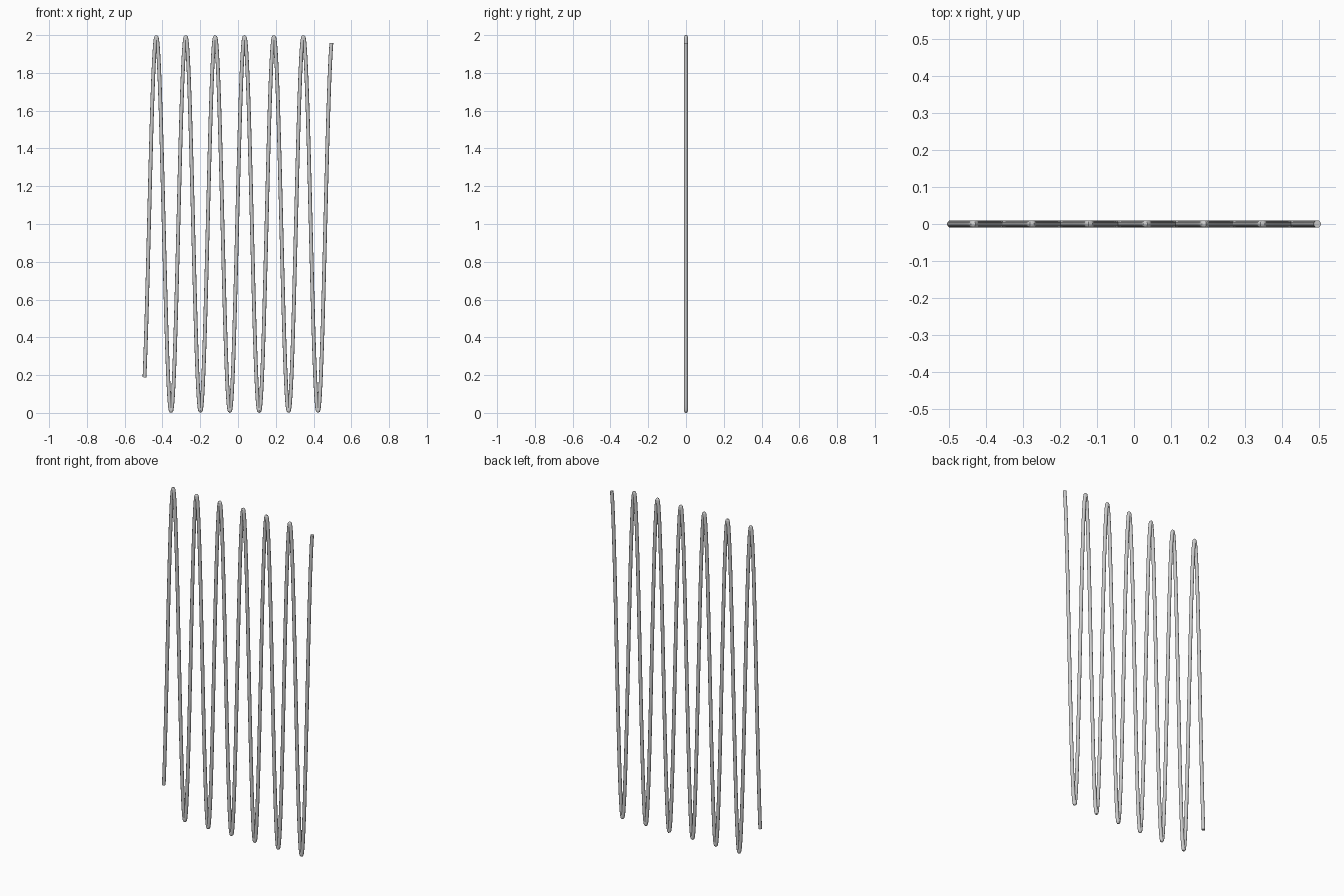
import bpy
import math

if "Cube" in bpy.data.objects:
    bpy.data.objects.remove(bpy.data.objects["Cube"])

RADIUS = 0.01      # wire thickness
HALF = 0.495       # half length of the centre line along x
PERIOD = 0.1556    # spacing of the crests
CREST = 0.0345     # x of one crest
STEPS = 800

# Sine-shaped centre line in the xz plane
curve = bpy.data.curves.new("wave_wire", "CURVE")
curve.dimensions = "3D"
curve.twist_mode = "MINIMUM"
curve.bevel_depth = RADIUS
curve.bevel_resolution = 4
curve.use_fill_caps = True
path = curve.splines.new("POLY")
path.points.add(STEPS)
for i, p in enumerate(path.points):
    x = -HALF + 2 * HALF * i / STEPS
    z = 1 + (1 - RADIUS) * math.cos(2 * math.pi * (x - CREST) / PERIOD)
    p.co = (x, 0, z, 1)

# Round wire swept along the wave, converted to a mesh
wire = bpy.data.objects.new("wave_wire", curve)
bpy.context.collection.objects.link(wire)
bpy.context.view_layer.objects.active = wire
wire.select_set(True)
bpy.ops.object.convert(target="MESH")
bpy.ops.object.shade_smooth_by_angle(angle=math.radians(40))
